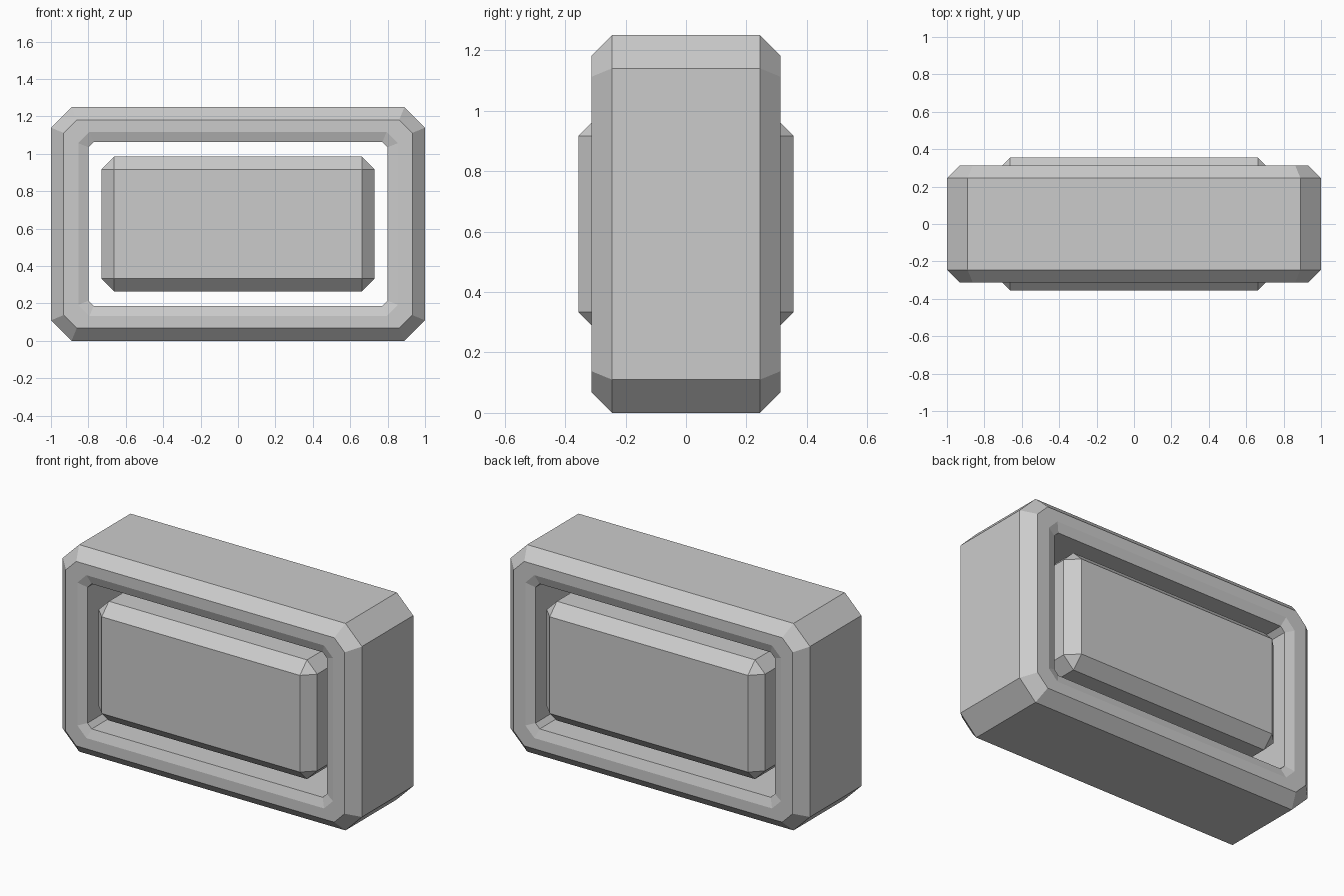
import bpy, bmesh

if "Cube" in bpy.data.objects:
    bpy.data.objects.remove(bpy.data.objects["Cube"])

MID_Z = 0.625


def add_object(name, bm):
    bmesh.ops.recalc_face_normals(bm, faces=bm.faces)
    mesh = bpy.data.meshes.new(name)
    bm.to_mesh(mesh)
    bm.free()
    obj = bpy.data.objects.new(name, mesh)
    bpy.context.collection.objects.link(obj)
    return obj


def octagon_ring(bm, hx, hz, cut, y):
    """Rectangle with cut corners in the XZ plane at depth y."""
    pts = [(hx - cut, hz), (hx, hz - cut), (hx, cut - hz), (hx - cut, -hz),
           (cut - hx, -hz), (-hx, cut - hz), (-hx, hz - cut), (cut - hx, hz)]
    return [bm.verts.new((x, y, z + MID_Z)) for x, z in pts]


# Outer frame: front-half section (half width, half height, corner cut, depth), mirrored to the back
half = [(1.0, 0.625, 0.11, 0.245),      # outer wall edge
        (0.932, 0.557, 0.07, 0.313),    # outer chamfer
        (0.854, 0.492, 0.06, 0.313),    # flat rim
        (0.80, 0.438, 0.028, 0.294)]    # shallow slope into the opening
section = [(a, b, c, -d) for a, b, c, d in half] + half[::-1]
bm = bmesh.new()
rings = [octagon_ring(bm, *s) for s in section]
for i, ring in enumerate(rings):
    nxt = rings[(i + 1) % len(rings)]
    for j in range(8):
        k = (j + 1) % 8
        bm.faces.new((ring[j], ring[k], nxt[k], nxt[j]))
add_object("outer_frame", bm)

# Inner block: box with every edge chamfered
bm = bmesh.new()
bmesh.ops.create_cube(bm, size=1)
bmesh.ops.scale(bm, vec=(1.46, 0.71, 0.72), verts=bm.verts)
bmesh.ops.translate(bm, vec=(0, 0, MID_Z), verts=bm.verts)
bmesh.ops.bevel(bm, geom=bm.edges[:], offset=0.068, offset_type='OFFSET',
                segments=1, profile=0.5, affect='EDGES')
add_object("inner_block", bm)
